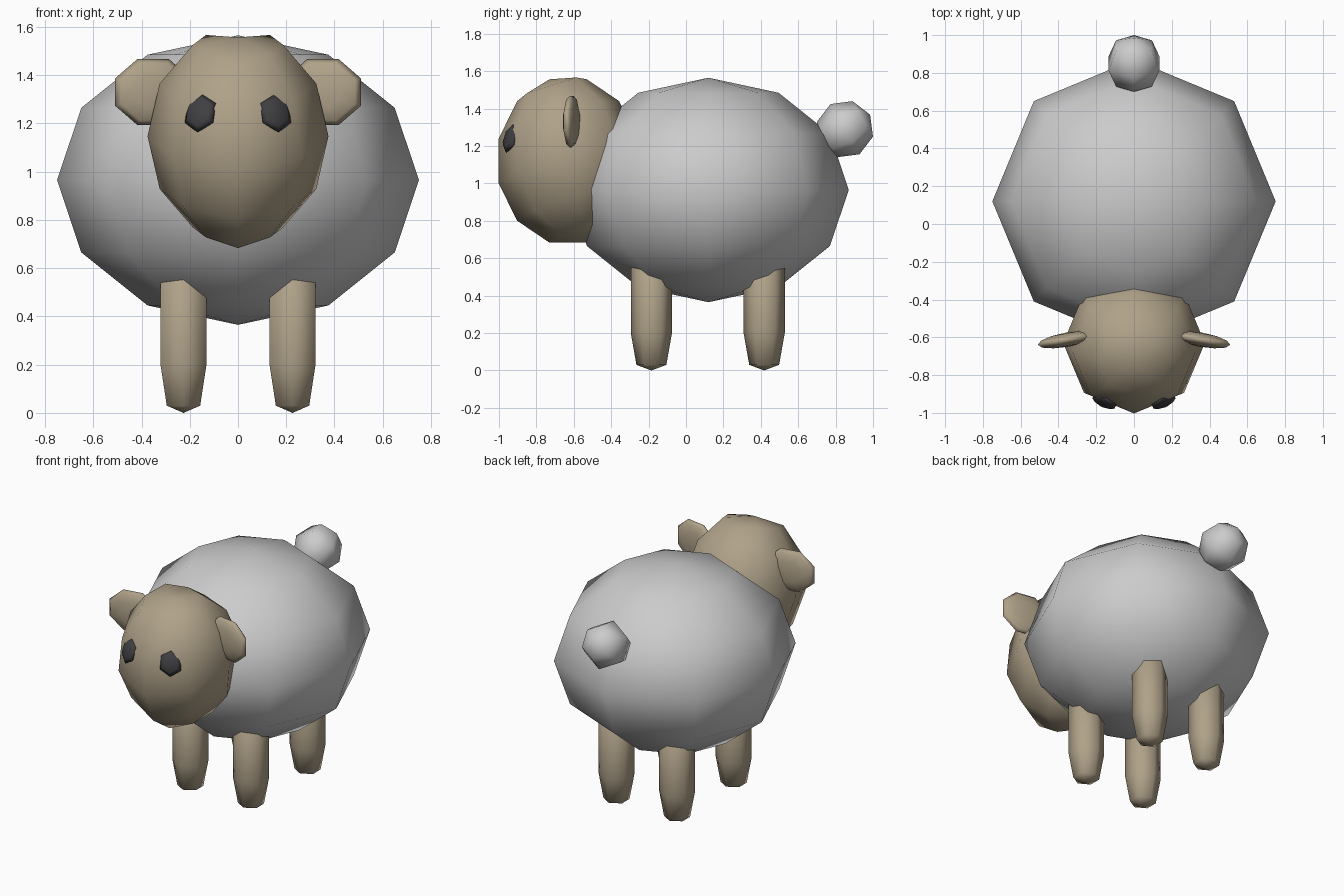
import bpy, bmesh
from math import sin, cos, pi, radians
from mathutils import Matrix

if "Cube" in bpy.data.objects:
    bpy.data.objects.remove(bpy.data.objects["Cube"])


def material(name, rgb):
    m = bpy.data.materials.new(name)
    m.diffuse_color = (*rgb, 1)
    m.use_nodes = True
    m.node_tree.nodes["Principled BSDF"].inputs["Base Color"].default_value = m.diffuse_color
    return m


brown = material("brown", (0.43, 0.36, 0.25))
black = material("black", (0.05, 0.05, 0.055))


def move(x, y, z):
    return Matrix.Translation((x, y, z))


def scale(x, y, z):
    return Matrix.Diagonal((x, y, z, 1))


def turn(deg, axis):
    return Matrix.Rotation(radians(deg), 4, axis)


def ball(rings):
    """Half-circle profile (radius, height) from pole to pole."""
    return [(sin(pi * i / rings), -cos(pi * i / rings)) for i in range(rings + 1)]


def lathe(name, profile, sides, matrix, mat=None, phase=0, tweak=None):
    """Spin a profile about z; the first and last points are poles."""
    bm = bmesh.new()
    loops = []
    for r, z in profile[1:-1]:
        angles = [radians(phase) + 2 * pi * k / sides for k in range(sides)]
        loops.append([bm.verts.new((r * cos(a), r * sin(a), z)) for a in angles])
    bottom = bm.verts.new((0, 0, profile[0][1]))
    top = bm.verts.new((0, 0, profile[-1][1]))
    for k in range(sides):
        n = (k + 1) % sides
        bm.faces.new((bottom, loops[0][n], loops[0][k]))
        bm.faces.new((top, loops[-1][k], loops[-1][n]))
        for a, b in zip(loops, loops[1:]):
            bm.faces.new((a[k], a[n], b[n], b[k]))
    bm.transform(matrix)
    if tweak:
        for v in bm.verts:
            tweak(v)
    bmesh.ops.recalc_face_normals(bm, faces=bm.faces)
    for f in bm.faces:
        f.smooth = True
    mesh = bpy.data.meshes.new(name)
    bm.to_mesh(mesh)
    bm.free()
    if mat:
        mesh.materials.append(mat)
    obj = bpy.data.objects.new(name, mesh)
    bpy.context.collection.objects.link(obj)
    return obj


# Woolly body
lathe("body", ball(6), 8, move(0, 0.12, 0.965) @ scale(0.75, 0.75, 0.6))

# Tail ball, its pole pointing back and up
lathe("tail", ball(4), 6,
      move(0, 0.85, 1.29) @ turn(-60, 'X') @ scale(0.155, 0.155, 0.155), phase=90)


# Head, tilted forward, with the cheeks set slightly high
def lift_cheeks(v):
    if abs(v.co.x) > 0.1:
        v.co.z += 0.027


lathe("head", ball(6), 8,
      move(0, -0.63, 1.12) @ scale(0.375, 0.386, 0.452) @ turn(15, 'X'),
      brown, tweak=lift_cheeks)

leg_profile = [(0, 0), (0.08, 0.03), (0.11, 0.2), (0.11, 0.58), (0, 0.66)]

for side, label in ((1, "right"), (-1, "left")):
    mirror = scale(side, 1, 1)

    # Flattened ears
    lathe(label + "_ear", ball(6), 8,
          mirror @ move(0.352, -0.612, 1.33) @ turn(-10, 'Z')
          @ scale(0.173, 0.038, 0.148) @ turn(90, 'X'),
          brown, phase=22.5)

    # Six-sided eyes lying on the face
    lathe(label + "_eye", ball(4), 6,
          mirror @ move(0.156, -0.938, 1.243) @ turn(25, 'Z') @ turn(-18, 'X')
          @ scale(0.075, 0.024, 0.085) @ turn(90, 'X'),
          black, phase=90)

    # Six-sided legs
    for y, end in ((-0.185, "front"), (0.418, "back")):
        lathe(f"{end}_{label}_leg", leg_profile, 6,
              mirror @ move(0.226, y, 0), brown, phase=90)
